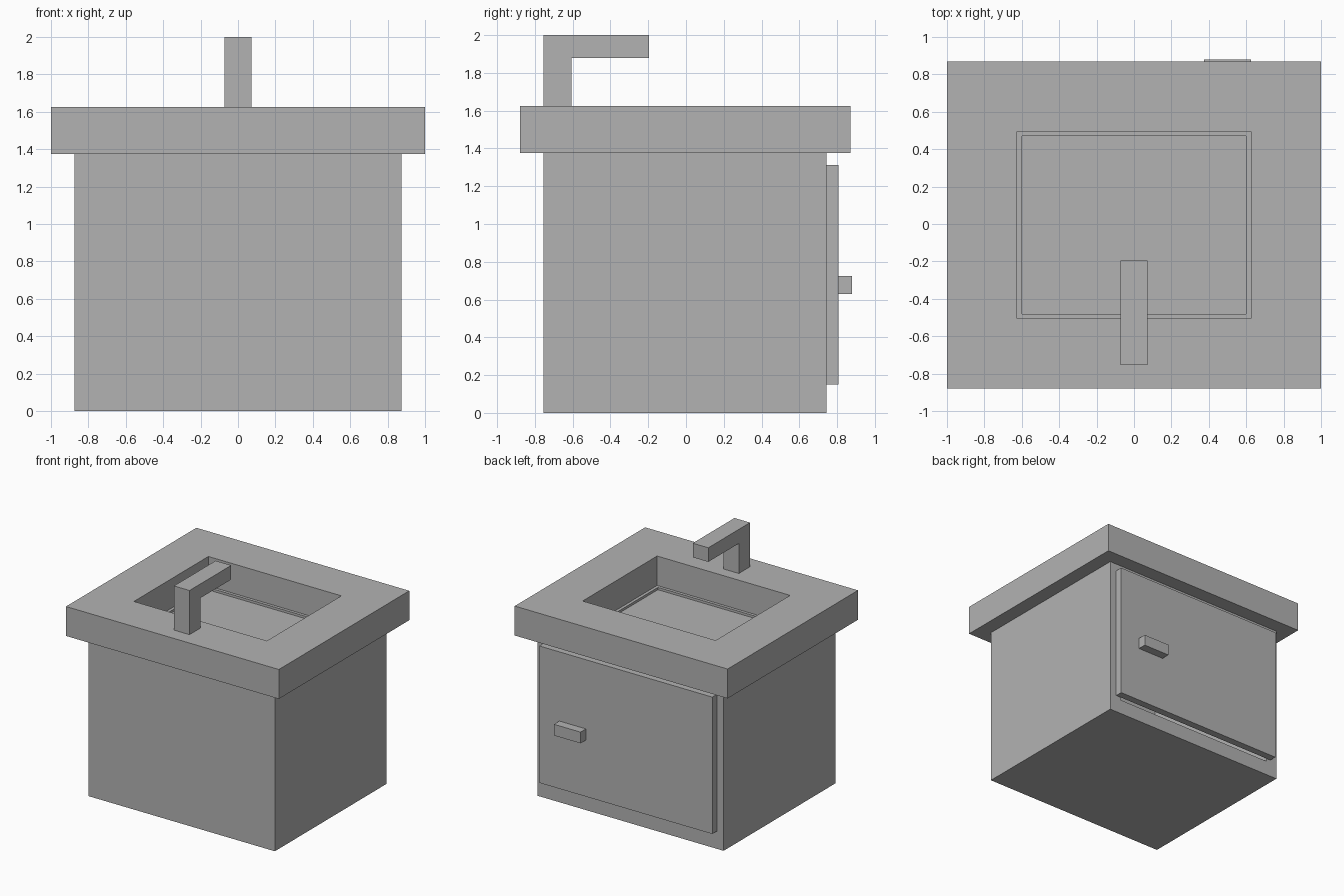
import bpy, bmesh

if "Cube" in bpy.data.objects:
    bpy.data.objects.remove(bpy.data.objects["Cube"])

grey = bpy.data.materials.new("grey")
grey.diffuse_color = (0.45, 0.45, 0.45, 1)
grey.use_nodes = True
grey.node_tree.nodes["Principled BSDF"].inputs["Base Color"].default_value = grey.diffuse_color
Y0 = -0.005  # the handle pushes the body slightly forward


def finish(bm, name):
    bmesh.ops.recalc_face_normals(bm, faces=bm.faces)
    mesh = bpy.data.meshes.new(name)
    bm.to_mesh(mesh)
    bm.free()
    mesh.materials.append(grey)
    obj = bpy.data.objects.new(name, mesh)
    bpy.context.collection.objects.link(obj)
    return obj


def box(name, x, y, z):
    """Box from (min, max) ranges."""
    bm = bmesh.new()
    bmesh.ops.create_cube(bm, size=1)
    for v in bm.verts:
        v.co = [r[0] if c < 0 else r[1] for c, r in zip(v.co, (x, (y[0] + Y0, y[1] + Y0), z))]
    return finish(bm, name)


def cut(obj, name, x, y, z):
    """Subtract a box-shaped cutter."""
    cutter = box(name, x, y, z)
    cutter.hide_render = True
    cutter.hide_set(True)
    mod = obj.modifiers.new(name, 'BOOLEAN')
    mod.operation = 'DIFFERENCE'
    mod.solver = 'EXACT'
    mod.object = cutter


# hollow cabinet, open at the back behind the door
cabinet = box("cabinet", (-0.875, 0.875), (-0.75, 0.75), (0, 1.375))
cut(cabinet, "cabinet_cutter", (-0.77, 0.77), (-0.65, 0.9), (0.125, 1.25))
# shallow step in the basin floor
cut(cabinet, "basin_floor_cutter", (-0.6, 0.6), (-0.475, 0.475), (1.355, 1.5))

# countertop with basin opening
counter = box("countertop", (-1, 1), (-0.875, 0.875), (1.375, 1.625))
cut(counter, "basin_cutter", (-0.625, 0.625), (-0.5, 0.5), (1.2, 1.8))

# door and handle
box("door", (-0.8125, 0.8125), (0.75, 0.8125), (0.15, 1.3125))
box("door_handle", (0.375, 0.625), (0.8125, 0.885), (0.63, 0.725))

# faucet: L-shaped profile extruded across x
profile = [(-0.75, 1.625), (-0.6, 1.625), (-0.6, 1.88), (-0.19, 1.88), (-0.19, 2), (-0.75, 2)]
bm = bmesh.new()
face = bm.faces.new([bm.verts.new((-0.073, y + Y0, z)) for y, z in profile])
ext = bmesh.ops.extrude_face_region(bm, geom=[face])
bmesh.ops.translate(bm, vec=(0.146, 0, 0),
                    verts=[g for g in ext["geom"] if isinstance(g, bmesh.types.BMVert)])
finish(bm, "faucet")
